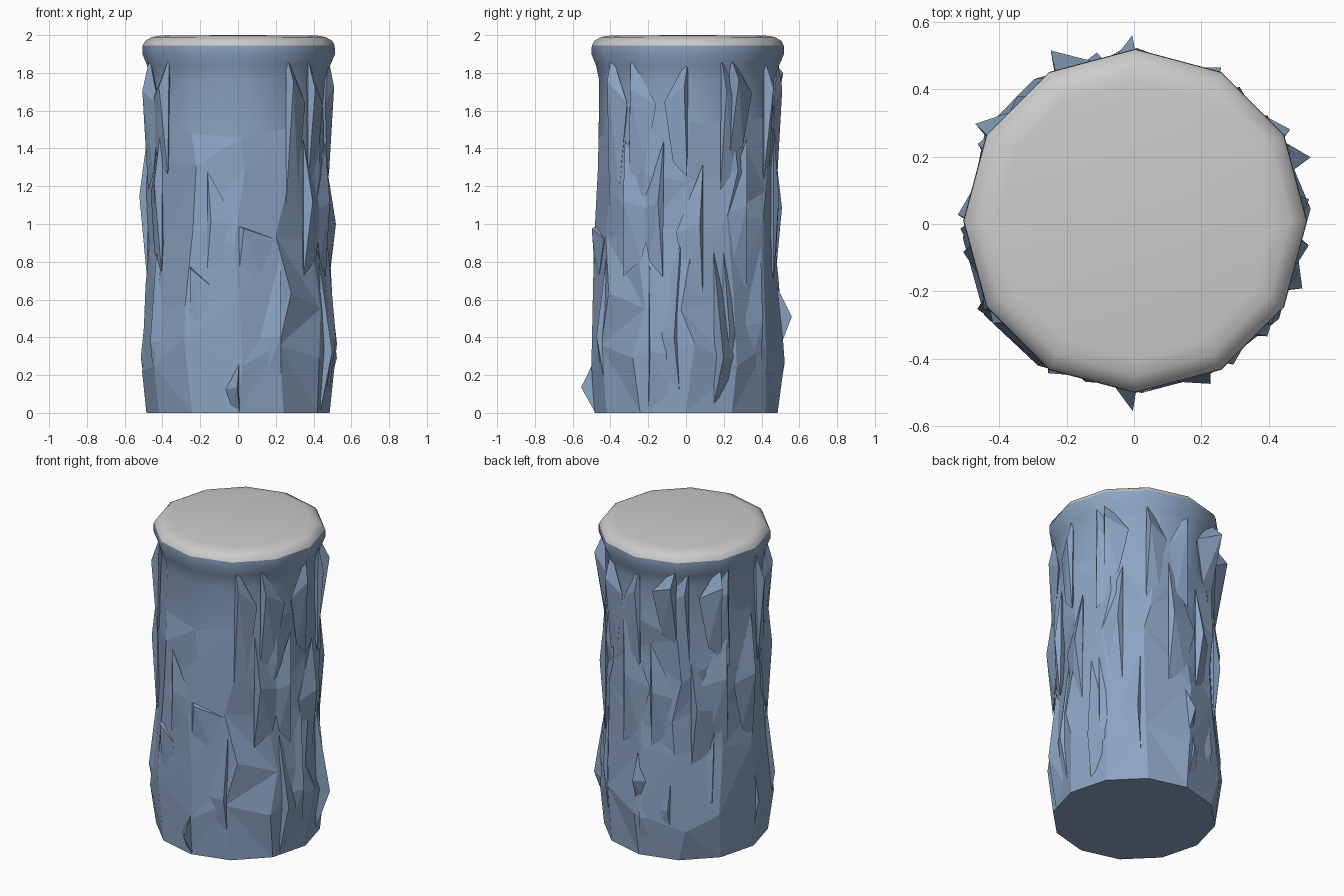
import bpy, bmesh, math, random
from mathutils import Vector

if "Cube" in bpy.data.objects:
    bpy.data.objects.remove(bpy.data.objects["Cube"])

random.seed(11)
SIDES = 12


def polar(deg, r, z):
    """Point on the trunk; the upper end leans slightly to the back."""
    a = math.radians(deg)
    lean = .01 * max(0, z - 1)
    return Vector((r * math.cos(a) + lean * .4, r * math.sin(a) + lean, z))


def make_object(name, bm, mat=None):
    bmesh.ops.recalc_face_normals(bm, faces=bm.faces[:])
    mesh = bpy.data.meshes.new(name)
    bm.to_mesh(mesh)
    bm.free()
    ob = bpy.data.objects.new(name, mesh)
    bpy.context.collection.objects.link(ob)
    if mat:
        mesh.materials.append(mat)
    return ob


def bridge(bm, low, high, smooth=False, split=False):
    n = len(low)
    for i in range(n):
        j = (i + 1) % n
        q = [low[i], low[j], high[j], high[i]]
        parts = [q]
        if split:
            k = random.randint(0, 1)
            q = q[k:] + q[:k]
            parts = [q[:3], [q[0], q[2], q[3]]]
        for p in parts:
            bm.faces.new(p).smooth = smooth


bark = bpy.data.materials.new("bark_blue")
bark.diffuse_color = (0.26, 0.37, 0.54, 1)
bark.use_nodes = True
bark.node_tree.nodes["Principled BSDF"].inputs["Base Color"].default_value = bark.diffuse_color

# trunk: stacked rings, rough in the middle (height, radius)
rings = [(0, .485), (.3, .512), (.62, .497), (.95, .476), (1.25, .475),
         (1.52, .476), (1.76, .467), (1.84, .485), (1.9, .51), (1.945, .508)]
bm = bmesh.new()
loops = []
for k, (z, r) in enumerate(rings):
    jit = 1 if 0 < k < 6 else 0
    loops.append([bm.verts.new(polar(
        i * 30 + jit * random.uniform(-5, 5),
        r + jit * random.uniform(-.014, .014),
        z + jit * random.uniform(-.1, .1))) for i in range(SIDES)])
for k in range(len(loops) - 1):
    bridge(bm, loops[k], loops[k + 1], smooth=k >= 5, split=k < 5)
bm.faces.new(loops[0][::-1])
make_object("bark_trunk", bm, bark)

# sawn top: smooth rounded lip
bm = bmesh.new()
prev = None
for z, r in [(1.945, .508), (1.97, .495), (1.99, .46), (1.998, .41)]:
    loop = [bm.verts.new(polar(i * 30, r, z)) for i in range(SIDES)]
    if prev:
        bridge(bm, prev, loop, smooth=True)
    prev = loop
tip = bm.verts.new((0, .01, 2))
for i in range(SIDES):
    bm.faces.new((prev[i], prev[(i + 1) % SIDES], tip)).smooth = True
make_object("sawn_top", bm)


def splinter(bm, deg, z0, z1, w, out, t):
    """Wedge of bark: ridge from z0 to z1 peaking at fraction t, sloping off over w degrees."""
    h = z1 - z0
    zp = z0 + h * t
    pts = [polar(deg, .475, z1), polar(deg + w * .15, out, zp), polar(deg, .48, z0),
           polar(deg + w, .475, z0 + h * (t * .7 + .1)),
           polar(deg + w * .6, .475, z0 + h * .12),
           polar(deg + w * .4, .40, (z0 + z1) / 2)]
    hull = bmesh.ops.convex_hull(bm, input=[bm.verts.new(p) for p in pts])
    junk = {v for v in hull["geom_interior"] if isinstance(v, bmesh.types.BMVert)}
    bmesh.ops.delete(bm, geom=list(junk), context='VERTS')


bm = bmesh.new()
# the splinters that stand out most
for args in [(271, .0, .3, -9, .555, .45), (270, .7, .99, 24, .5, .95),
             (238, .3, .78, 14, .51, .97), (250, .75, 1.28, 20, .49, .5),
             (302, 1.1, 1.9, 16, .515, .82), (18, .05, .85, 18, .56, .3),
             (89, .3, .68, 10, .56, .55), (119, 1.4, 1.9, -18, .565, .8),
             (28, 1.35, 1.9, 18, .535, .75), (151, 1.3, 1.9, -16, .555, .8)]:
    splinter(bm, *args)
# the rest of the bark: three staggered tiers, left clear on the smoother front
for tier, (low, count, peak) in enumerate([(.04, 10, .4), (.65, 10, .55), (1.2, 9, .75)]):
    for i in range(count):
        deg = 303 + tier * 10 + i * 290 / count + random.uniform(-6, 6)
        z0 = low + random.uniform(-.04, .1)
        z1 = min(1.88, z0 + random.uniform(.6, .9))
        width = random.choice((-1, 1)) * random.uniform(15, 24)
        splinter(bm, deg, z0, z1, width, random.uniform(.5, .525) + .01 * (tier == 0), peak)
make_object("bark_splinters", bm, bark)
